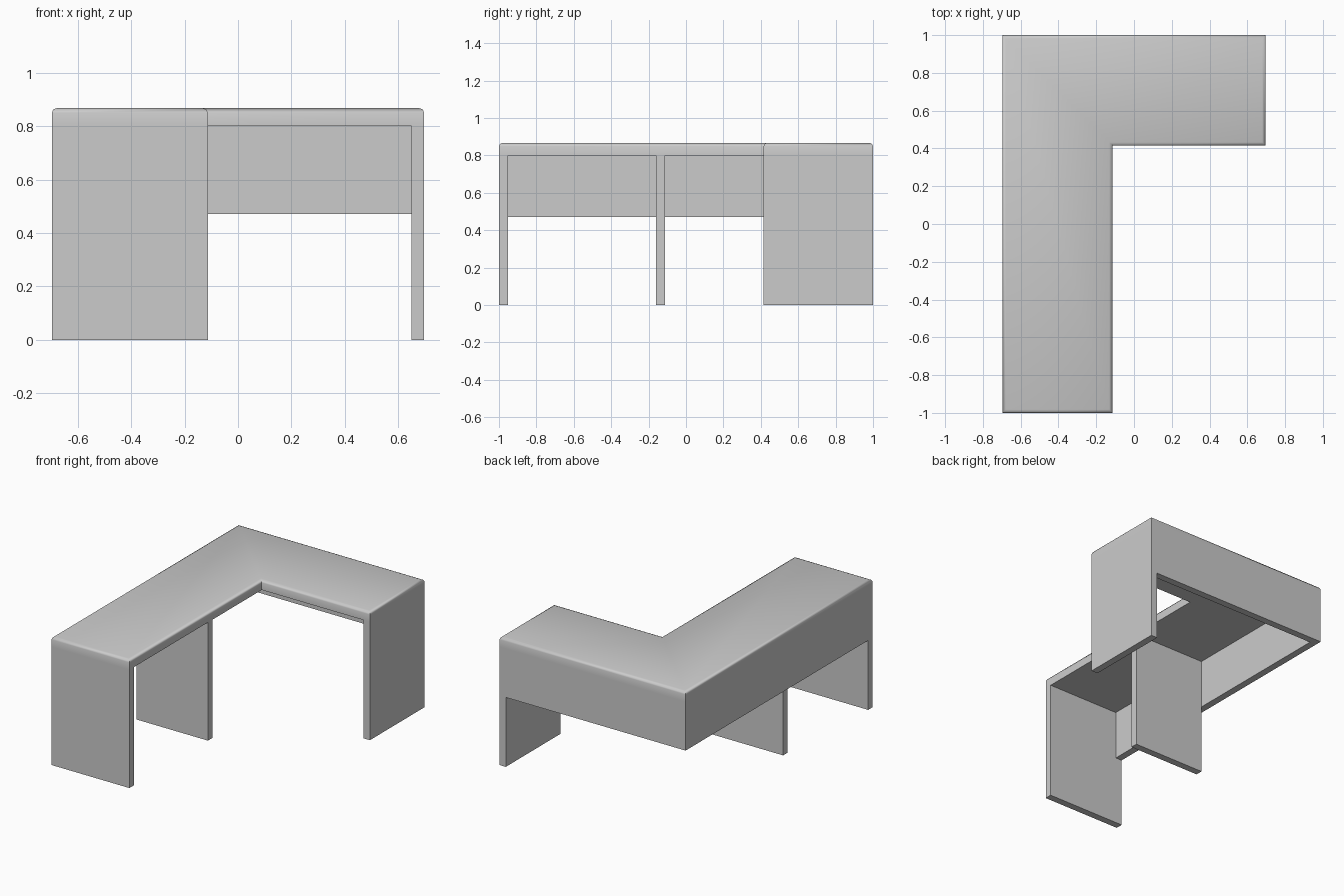
import bpy, bmesh, math

if "Cube" in bpy.data.objects:
    bpy.data.objects.remove(bpy.data.objects["Cube"])

H, UNDER = 0.867, 0.80        # desk height, underside of the top
X, Y, T = 0.697, 1.0, 0.048   # half width, half depth, board thickness
IX, IY = -0.113, 0.415        # inner corner of the L


def finish(name, bm):
    bmesh.ops.recalc_face_normals(bm, faces=bm.faces)
    me = bpy.data.meshes.new(name)
    bm.to_mesh(me)
    bm.free()
    ob = bpy.data.objects.new(name, me)
    bpy.context.collection.objects.link(ob)
    bpy.ops.object.select_all(action='DESELECT')
    ob.select_set(True)
    bpy.context.view_layer.objects.active = ob
    bpy.ops.object.shade_smooth_by_angle(angle=math.radians(50))
    return ob


def slab(name, outline, z0, z1, round_top=0):
    """Extrude a plan outline from z0 to z1, optionally rounding its top rim."""
    bm = bmesh.new()
    base = bm.faces.new([bm.verts.new((x, y, z0)) for x, y in outline])
    ext = bmesh.ops.extrude_face_region(bm, geom=[base], use_keep_orig=True)
    top = [v for v in ext['geom'] if isinstance(v, bmesh.types.BMVert)]
    for v in top:
        v.co.z = z1
    bmesh.ops.recalc_face_normals(bm, faces=bm.faces)
    if round_top:
        rim = [e for e in bm.edges if all(v.co.z > z1 - 1e-4 for v in e.verts)]
        bmesh.ops.bevel(bm, geom=rim, offset=round_top, segments=2,
                        profile=0.5, affect='EDGES')
    return finish(name, bm)


def panel(name, x0, x1, y0, y1, z0):
    return slab(name, [(x0, y0), (x1, y0), (x1, y1), (x0, y1)], z0, UNDER)


# L-shaped worktop with a softened upper rim
slab("desktop", [(-X, -Y), (IX, -Y), (IX, IY), (X, IY), (X, Y), (-X, Y)],
     UNDER, H, 0.018)

# Full-height panel legs
panel("front_leg", -X, IX, -Y, -Y + T, 0)
panel("right_leg", X - T, X, IY, Y, 0)
panel("middle_leg", -X + T, IX, -0.16, -0.112, 0)

# Modesty panels under the two outer edges, meeting at the back corner
slab("modesty_panel", [(-X, -Y + T), (-X + T, -Y + T), (-X + T, Y - T),
                       (X - T, Y - T), (X - T, Y), (-X, Y)], 0.47, UNDER)
